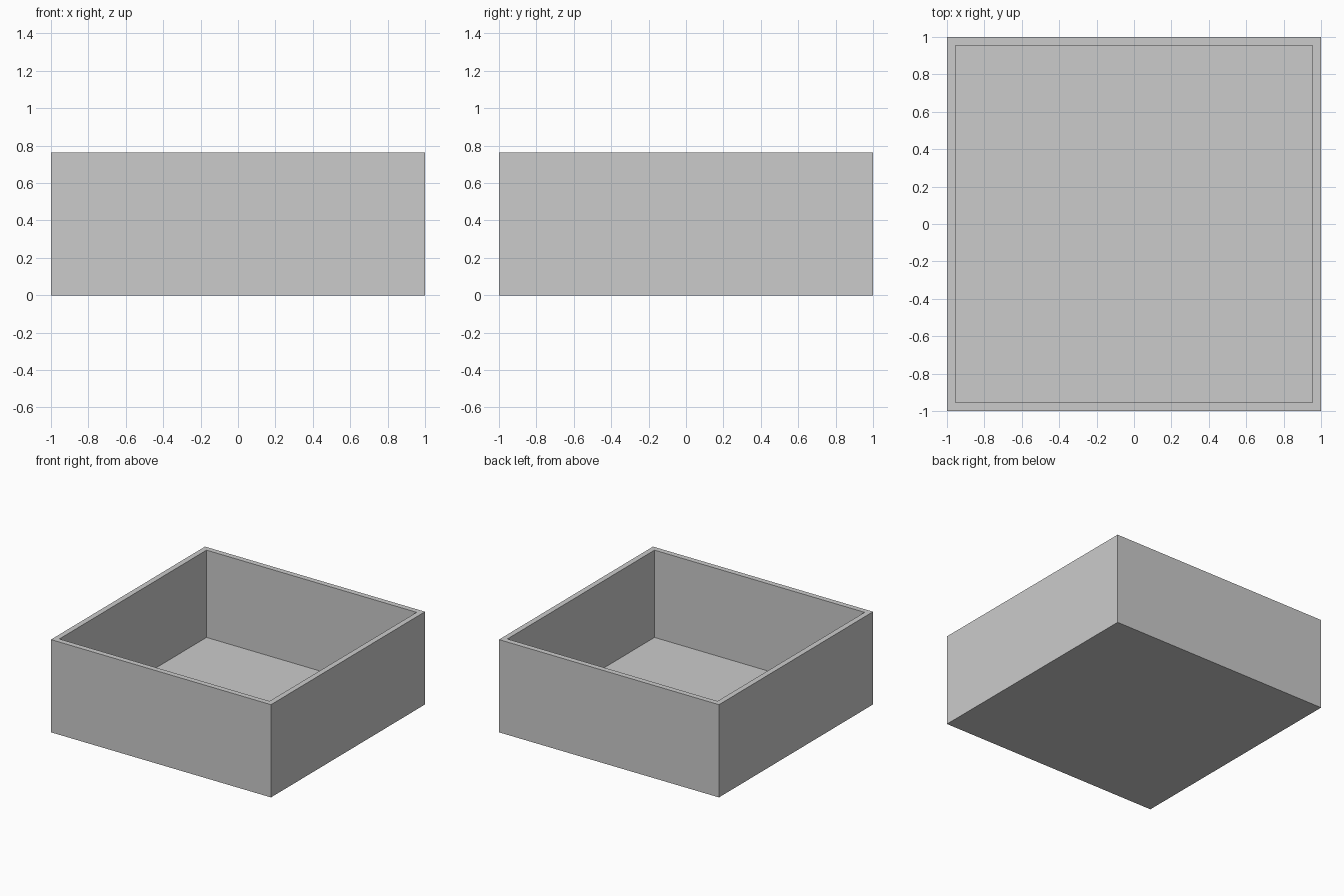
import bpy, bmesh
from mathutils import Vector

if "Cube" in bpy.data.objects:
    bpy.data.objects.remove(bpy.data.objects["Cube"])

HEIGHT, WALL = 0.762, 0.045

# Solid block, then inset the top face and push it down to form the cavity
bm = bmesh.new()
bmesh.ops.create_cube(bm, size=1)
bmesh.ops.scale(bm, vec=(2, 2, HEIGHT), verts=bm.verts)
bmesh.ops.translate(bm, vec=(0, 0, HEIGHT / 2), verts=bm.verts)
bm.normal_update()
top = max(bm.faces, key=lambda f: f.normal.z)
bmesh.ops.inset_region(bm, faces=[top], thickness=WALL, use_even_offset=True)
cavity = bmesh.ops.extrude_discrete_faces(bm, faces=[top])["faces"][0]
bmesh.ops.translate(bm, vec=Vector((0, 0, WALL - HEIGHT)), verts=cavity.verts)
bmesh.ops.recalc_face_normals(bm, faces=bm.faces)

# Open box
mesh = bpy.data.meshes.new("open_box")
bm.to_mesh(mesh)
bm.free()
bpy.context.collection.objects.link(bpy.data.objects.new("open_box", mesh))
